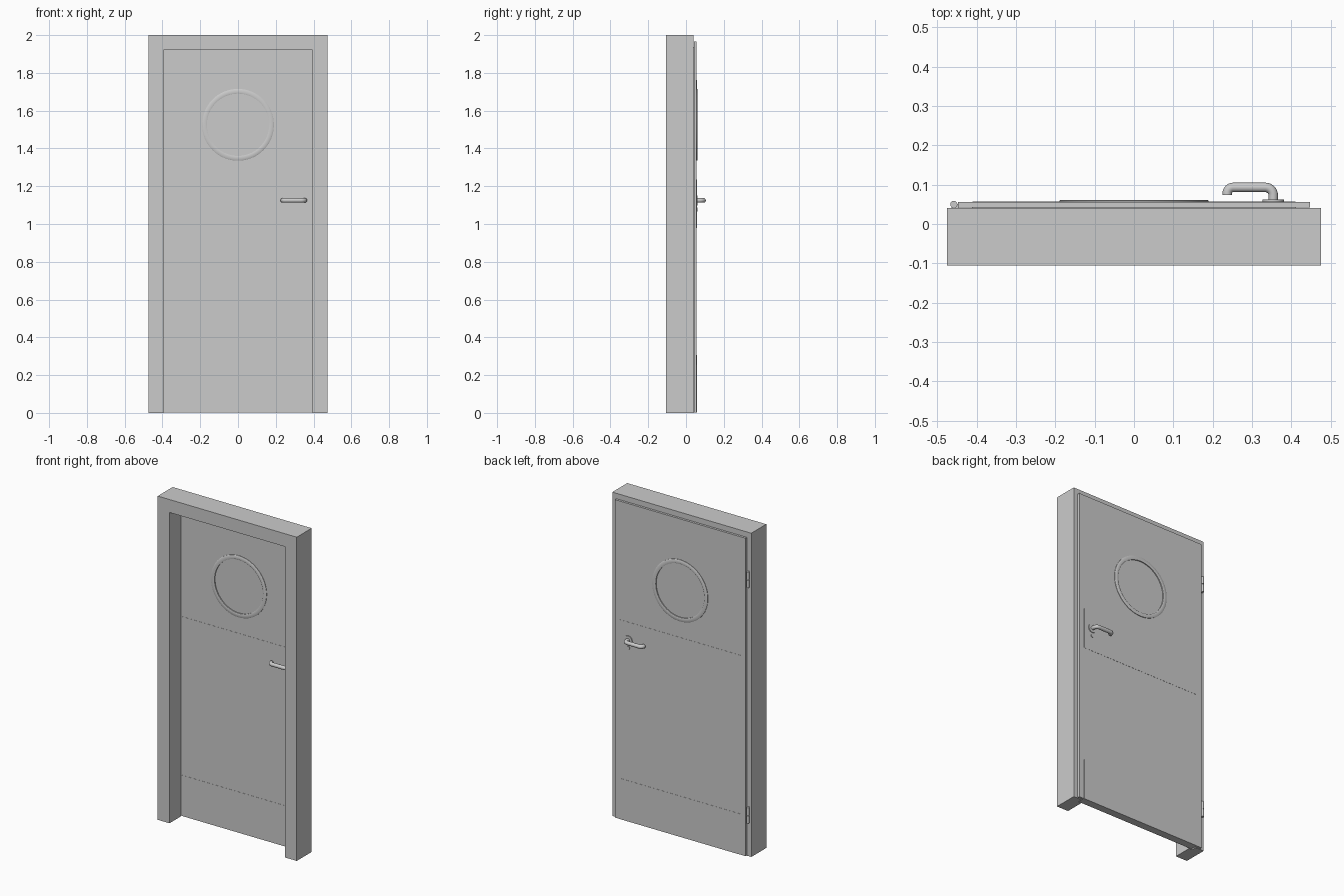
import bpy, bmesh, math
from mathutils import Matrix, Vector

if "Cube" in bpy.data.objects:
    bpy.data.objects.remove(bpy.data.objects["Cube"])

FRONT, BACK = 0.01, 0.056          # leaf faces
MID = (FRONT + BACK) / 2


def finish(name, bm, smooth=False):
    bmesh.ops.recalc_face_normals(bm, faces=bm.faces)
    me = bpy.data.meshes.new(name)
    bm.to_mesh(me)
    bm.free()
    ob = bpy.data.objects.new(name, me)
    bpy.context.collection.objects.link(ob)
    if smooth:
        smooth_edges(ob)
    return ob


def smooth_edges(ob):
    bpy.ops.object.select_all(action='DESELECT')
    ob.select_set(True)
    bpy.context.view_layer.objects.active = ob
    bpy.ops.object.shade_smooth_by_angle(angle=math.radians(35))


def box(name, x0, x1, y0, y1, z0, z1):
    bm = bmesh.new()
    bmesh.ops.create_cube(bm, size=1)
    bmesh.ops.scale(bm, vec=(x1 - x0, y1 - y0, z1 - z0), verts=bm.verts)
    bmesh.ops.translate(bm, vec=((x0 + x1) / 2, (y0 + y1) / 2, (z0 + z1) / 2), verts=bm.verts)
    return finish(name, bm)


def loft(name, rings, caps=True, closed_rings=True, wrap=False, smooth=False):
    """Bridge successive rings of points with quads."""
    bm = bmesh.new()
    vs = [[bm.verts.new(p) for p in r] for r in rings]
    n = len(vs[0])
    for i in range(len(vs) if wrap else len(vs) - 1):
        a, b = vs[i], vs[(i + 1) % len(vs)]
        for j in range(n if closed_rings else n - 1):
            k = (j + 1) % n
            bm.faces.new((a[j], a[k], b[k], b[j]))
    if caps:
        if wrap:   # end sections of an open sweep
            bm.faces.new([r[0] for r in vs])
            bm.faces.new([r[-1] for r in vs])
        else:
            bm.faces.new(vs[0])
            bm.faces.new(vs[-1])
    return finish(name, bm, smooth)


def cyl(name, x, z, r, y0, y1, seg=40, vertical=False, y=0.0):
    """Cylinder along y, or along z from y0 to y1 when vertical."""
    bm = bmesh.new()
    bmesh.ops.create_cone(bm, cap_ends=True, segments=seg, radius1=r, radius2=r, depth=y1 - y0)
    if vertical:
        m = Matrix.Translation((x, y, (y0 + y1) / 2))
    else:
        m = Matrix.Translation((x, (y0 + y1) / 2, z)) @ Matrix.Rotation(math.pi / 2, 4, 'X')
    bmesh.ops.transform(bm, matrix=m, verts=bm.verts)
    return finish(name, bm, True)


# Door frame: rebated section swept around an upside-down U
section = [(0.08, -0.105), (0, -0.105), (0, FRONT), (0.022, FRONT), (0.022, 0.041), (0.08, 0.041)]
loft("door_frame", [[(-0.395 - d, y, 0), (-0.395 - d, y, 1.92 + d),
                     (0.395 + d, y, 1.92 + d), (0.395 + d, y, 0)] for d, y in section],
     closed_rings=False, wrap=True)

# Door leaf: core plus overlapping back lip
leaf = loft("door_leaf", [[(-w, y, 0.003), (-w, y, h), (w, y, h), (w, y, 0.003)]
                          for w, h, y in [(0.412, 1.937, FRONT), (0.412, 1.937, 0.042),
                                          (0.447, 1.967, 0.042), (0.447, 1.967, BACK)]])

# Round opening for the window
WZ = 1.525
cutter = cyl("window_cutter", 0, WZ, 0.172, -0.1, 0.15, 64)
cutter.hide_render = True
mod = leaf.modifiers.new("window_hole", 'BOOLEAN')
mod.object, mod.operation, mod.solver = cutter, 'DIFFERENCE', 'EXACT'
bpy.context.view_layer.objects.active = leaf
bpy.ops.object.modifier_apply(modifier=mod.name)
bpy.data.objects.remove(cutter)
cyl("window_glass", 0, WZ, 0.172, FRONT + 0.002, BACK - 0.002, 64)

# Lever path: neck, rounded bend, bar, rounded bend, return
def lever_path(face, s):
    def arc(cx, cy, r, a0, a1, n=8):
        return [(cx + r * math.cos(math.radians(a0 + (a1 - a0) * i / n)),
                 cy + r * math.sin(math.radians(a0 + (a1 - a0) * i / n))) for i in range(n + 1)]
    pts = [(0.354, 0.0)] + arc(0.334, 0.017, 0.02, 0, 90) + arc(0.252, 0.022, 0.015, 90, 180) + [(0.237, 0.018)]
    return [Vector((x, face + s * y, 1.125)) for x, y in pts]


def tube(name, pts, r, seg=20):
    rings = []
    for i, p in enumerate(pts):
        t = (pts[min(i + 1, len(pts) - 1)] - pts[max(i - 1, 0)]).normalized()
        side = t.cross(Vector((0, 0, 1))).normalized()
        rings.append([p + r * (math.cos(a) * side + math.sin(a) * Vector((0, 0, 1)))
                      for a in (2 * math.pi * j / seg for j in range(seg))])
    return loft(name, rings, smooth=True)


# Fittings repeated on both faces
for side, face, s in (("front", FRONT, -1), ("back", BACK, 1)):
    def span(a, b):
        return sorted((face + s * a, face + s * b))
    # window trim ring
    prof = [(0.165, -0.003), (0.165, 0.004), (0.168, 0.005), (0.187, 0.005), (0.19, 0.003), (0.19, -0.003)]
    loft(side + "_window_ring",
         [[(r * math.cos(2 * math.pi * i / 64), face + s * y, WZ + r * math.sin(2 * math.pi * i / 64))
           for i in range(64)] for r, y in prof], caps=False, wrap=True, smooth=True)
    # protective plates
    w = 0.394 if s < 0 else 0.411
    for part, z0, z1 in (("kick_plate", 0.003, 0.255), ("middle_plate", 0.98, 1.235)):
        box(f"{side}_{part}", -w, w, *span(-0.001, 0.001), z0, z1)
    # rose, lever and lock cylinder
    cyl(side + "_handle_rose", 0.354, 1.125, 0.027, *span(-0.001, 0.006))
    tube(side + "_handle_lever", lever_path(face, s), 0.012)
    cyl(side + "_lock_cylinder", 0.354, 1.077, 0.010, *span(-0.001, 0.005), seg=24)

# Hinges: two-knuckle barrel with a leaf plate
for part, z in (("lower", 0.21), ("upper", 1.665)):
    cyl(part + "_hinge_pin", -0.458, 0, 0.007, z + 0.002, z + 0.095, 20, True, 0.05)
    cyl(part + "_hinge_bottom_knuckle", -0.458, 0, 0.009, z, z + 0.047, 24, True, 0.05)
    cyl(part + "_hinge_top_knuckle", -0.458, 0, 0.009, z + 0.05, z + 0.097, 24, True, 0.05)
    box(part + "_hinge_plate", -0.464, -0.446, 0.04, 0.05, z + 0.004, z + 0.043)
